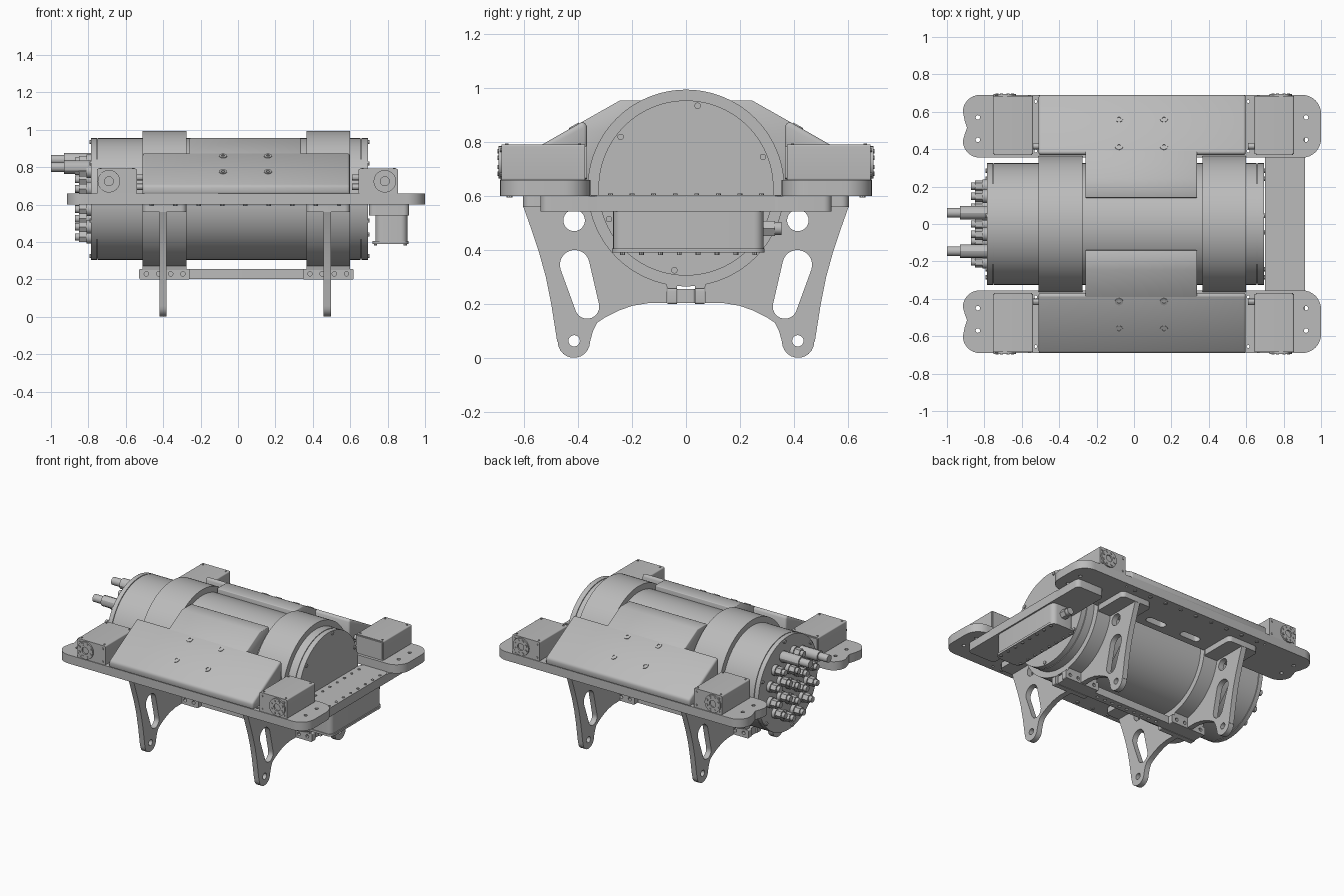
import bpy
from math import sin, cos, pi, radians, atan2, hypot, acos
from mathutils import Matrix, Vector

old = bpy.data.objects.get("Cube")
if old:
    bpy.data.objects.remove(old)

grey = bpy.data.materials.new("machine grey")
grey.use_nodes = True
grey.diffuse_color = (0.5, 0.5, 0.5, 1)
grey.node_tree.nodes["Principled BSDF"].inputs["Base Color"].default_value = (0.5, 0.5, 0.5, 1)

# Profile axes: extrusion axis -> world directions of profile u, profile v, depth
AXES = {"x": ((0, 1, 0), (0, 0, 1), (1, 0, 0)),
        "y": ((1, 0, 0), (0, 0, 1), (0, -1, 0)),
        "z": ((1, 0, 0), (0, 1, 0), (0, 0, 1))}
made = []


def circle(u, v, r, n=24, a0=0, a1=2 * pi):
    full = abs(a1 - a0 - 2 * pi) < 1e-6
    k = n if full else n - 1
    return [(u + r * cos(a0 + (a1 - a0) * i / k), v + r * sin(a0 + (a1 - a0) * i / k)) for i in range(n)]


def round_rect(u0, u1, v0, v1, r):
    pts = []
    for i, (u, v) in enumerate(((u1 - r, v1 - r), (u0 + r, v1 - r), (u0 + r, v0 + r), (u1 - r, v0 + r))):
        pts += circle(u, v, r, 7, i * pi / 2, (i + 1) * pi / 2)
    return pts


def capsule(u0, v0, r0, u1, v1, r1):
    a = atan2(v1 - v0, u1 - u0)
    t = acos((r0 - r1) / hypot(u1 - u0, v1 - v0))
    return circle(u0, v0, r0, 14, a + t, a + 2 * pi - t) + circle(u1, v1, r1, 14, a - t, a + t)


def prism(name, loops, lo, hi, axis="x", bevel=0):
    """Extrude a filled outline (later loops are holes) from lo to hi along an axis."""
    cu = bpy.data.curves.new(name, "CURVE")
    cu.dimensions, cu.fill_mode, cu.extrude = "2D", "BOTH", abs(hi - lo) / 2
    for loop in loops:
        sp = cu.splines.new("POLY")
        sp.points.add(len(loop) - 1)
        for p, (u, v) in zip(sp.points, loop):
            p.co = (u, v, 0, 1)
        sp.use_cyclic_u = True
    tmp = bpy.data.objects.new("tmp", cu)
    bpy.context.collection.objects.link(tmp)
    me = bpy.data.meshes.new_from_object(tmp.evaluated_get(bpy.context.evaluated_depsgraph_get()))
    bpy.data.objects.remove(tmp)
    bpy.data.curves.remove(cu)
    m = Matrix([Vector(c) for c in AXES[axis]]).transposed().to_4x4()
    m.translation = Vector([abs(c) for c in AXES[axis][2]]) * (lo + hi) / 2
    me.transform(m)
    me.materials.clear()
    me.materials.append(grey)
    ob = bpy.data.objects.new(name, me)
    bpy.context.collection.objects.link(ob)
    if bevel:
        w = ob.modifiers.new("weld", "WELD")
        w.merge_threshold = 0.0005
        b = ob.modifiers.new("bevel", "BEVEL")
        b.width, b.segments, b.angle_limit = bevel, 2, radians(35)
    made.append(ob)
    return ob


def rod(name, u, v, r, lo, hi, axis="x", n=16):
    return prism(name, [circle(u, v, r, n)], lo, hi, axis)


ZC = 0.63   # height of the vessel axis
R = 0.325   # vessel radius

# Pressure vessel with grooves next to its end caps
rod("vessel_core", 0, ZC, R - 0.006, -0.78, 0.69, n=96)
for name, lo, hi in (("left_cap", -0.785, -0.755), ("vessel_shell", -0.75, 0.655), ("right_cap", 0.66, 0.695)):
    rod(name, 0, ZC, R, lo, hi, n=96)
for i in range(6):
    a = radians(22 + 60 * i)
    for lo, hi in ((0.69, 0.702), (-0.795, -0.78)):
        rod("cap_bolt", 0.308 * cos(a), ZC + 0.308 * sin(a), 0.012, lo, hi, n=10)

# Connectors on the left end
for count, rad in ((1, 0), (6, 0.105), (12, 0.21)):
    for i in range(count):
        a = 2 * pi * (i + 0.5) / count
        y, z = rad * cos(a), ZC + rad * sin(a)
        rod("connector_collar", y, z, 0.036, -0.81, -0.78, n=20)
        rod("connector_nut", y, z, 0.031, -0.85, -0.81, n=6)
        rod("connector_tip", y, z, 0.02, -0.872, -0.85, n=14)
for y, z in ((0.06, 0.84), (-0.145, 0.8)):
    rod("long_plug_body", y, z, 0.036, -0.93, -0.78, n=12)
    rod("long_plug_tip", y, z, 0.026, -1.0, -0.93, n=16)

# Clamp rings, with ears, legs and flanges
arc = [(0.35 * sin(radians(t)), ZC - 0.35 * cos(radians(t))) for t in range(12, 79, 6)]
leg = [(0.605, 0.565), (0.575, 0.48), (0.545, 0.39), (0.52, 0.3), (0.5, 0.2), (0.478, 0.06)]
leg += circle(0.416, 0.06, 0.06, 12, 0, -pi)
leg += [(0.345, 0.1), (0.33, 0.13), (0.3, 0.15), (0.25, 0.175), (0.2, 0.193), (0.14, 0.203), (0.07, 0.203)]
leg += arc + [(0.345, 0.565)]
holes = [circle(0.415, 0.51, 0.04), capsule(0.413, 0.345, 0.055, 0.367, 0.19, 0.045), circle(0.415, 0.063, 0.021)]
for lo, hi, leg_x in ((-0.51, -0.275, -0.4), (0.365, 0.6, 0.477)):
    prism("clamp_ring", [circle(0, ZC, 0.365, 96), circle(0, ZC, 0.32, 96)], lo, hi)
    for s in (1, -1):
        prism("leg", [[(s * u, v) for u, v in loop] for loop in [leg] + holes], leg_x - 0.019, leg_x + 0.019)
        prism("leg_flange", [round_rect(lo, hi, min(s * 0.35, s * 0.605), max(s * 0.35, s * 0.605), 0.03)],
              0.56, 0.6, "z")
        bolts = [circle(lo + 0.02 + i * (hi - lo - 0.04) / 3, 0.23, 0.012, 12) for i in range(4)]
        prism("clamp_ear", [round_rect(lo - 0.018, hi + 0.018, 0.2, 0.257, 0.008)] + bolts,
              s * 0.033, s * 0.068, "y")
        prism("ear_web", [[(s * 0.033, 0.25), (s * 0.068, 0.25), (s * 0.075, 0.28), (s * 0.12, 0.3), (s * 0.033, 0.31)]],
              lo, hi)

# Rail under the vessel
prism("bottom_rail", [round_rect(-0.52, 0.6, -0.034, 0.034, 0.01)]
      + [circle(-0.18 + 0.06 * i, 0, 0.011, 10) for i in range(9)], 0.203, 0.255, "z")

# Profiles of the shoulder covers
wide = [(0.69, 0.655), (0.69, 0.702), (0.38, 0.879), (0.368, 0.86), (0.368, 0.655)]
narrow = [(0.45, 0.655), (0.45, 0.839), (0.245, 0.955), (0.14, 0.955), (0.14, 0.85), (0.3, 0.66)]
slope = Vector((0, 0.31, -0.177)).normalized()
normal = Vector((0, 0.177, 0.31)).normalized()

for s in (1, -1):
    # Side deck with a scalloped left end and a rounded right end
    deck = circle(0.9, 0.59, 0.1, 9, pi / 2, 0) + circle(0.9, 0.455, 0.1, 9, 0, -pi / 2)
    deck += circle(-0.825, 0.445, 0.09, 9, -pi / 2, -pi) + [(-0.905, 0.48), (-0.893, 0.515), (-0.905, 0.55)]
    deck += circle(-0.825, 0.6, 0.09, 9, -pi, -3 * pi / 2)
    cuts = [circle(x, y, 0.012, 12) for x in (-0.835, 0.92) for y in (0.45, 0.57)]
    cuts += [circle(x, y, 0.008, 10) for x in (-0.525, 0.61) for y in (0.39, 0.655)]
    cuts += [capsule(x - 0.05, 0.43, 0.026, x + 0.05, 0.43, 0.0259) for x in (-0.1, 0.18)]
    prism("side_deck", [[(x, s * y) for x, y in loop] for loop in [deck] + cuts], 0.6, 0.66, "z")
    for i in range(9):
        rod("deck_bolt", -0.46 + 0.125 * i, s * 0.655, 0.012, 0.594, 0.602, "z", 10)

    # Sloped shoulder cover
    prism("shoulder_cover", [[(s * u, v) for u, v in wide]], -0.51, 0.597, bevel=0.012)
    prism("shoulder_cover_top", [[(s * u, v) for u, v in narrow]], -0.26, 0.337, bevel=0.005)
    for x in (-0.08, 0.16):
        for d in (0.04, 0.21):
            ob = prism("cover_screw", [circle(0, 0, 0.021), circle(0, 0, 0.01, 6)], -0.003, 0.004, "z")
            p = Vector((x, 0.38, 0.879)) + slope * d
            n = Vector((0, s * normal.y, normal.z))
            ob.matrix_world = Matrix.Translation((p.x, s * p.y, p.z)) @ n.to_track_quat("Z", "Y").to_matrix().to_4x4()

    # Corner drive units
    for side, lo, hi, cx in ((-1, -0.755, -0.54, -0.69), (1, 0.645, 0.855, 0.785)):
        prism("drive_housing", [round_rect(lo, hi, 0.658, 0.792, 0.008)], s * 0.375, s * 0.685, "y")
        prism("drive_end_plate", [round_rect(lo + 0.006, hi - 0.006, 0.664, 0.786, 0.008)], s * 0.368, s * 0.38, "y")
        prism("drive_cap", [circle(cx, 0.725, 0.06, 32), circle(cx, 0.725, 0.024)], s * 0.68, s * 0.695, "y")
        for i in range(8):
            a = pi * (i + 0.5) / 4
            rod("drive_cap_bolt", cx + 0.045 * cos(a), 0.725 + 0.045 * sin(a), 0.008, s * 0.69, s * 0.699, "y", 8)
        for x in (lo + 0.02, hi - 0.02):
            for z in (0.68, 0.77):
                rod("drive_corner_bolt", x, z, 0.007, s * 0.68, s * 0.69, "y", 8)
            for y in (0.395, 0.665):
                rod("drive_top_bolt", x, s * y, 0.006, 0.785, 0.796, "z", 8)
        inner = lo if side > 0 else hi
        for z in (0.695, 0.745):
            rod("drive_fitting", s * 0.415, z, 0.017, min(inner, inner - side * 0.035),
                max(inner, inner - side * 0.035), n=12)

    # Bracket joining the box plate to the deck
    prism("box_bracket", [round_rect(0.7, 0.915, min(s * 0.3, s * 0.54), max(s * 0.3, s * 0.54), 0.03)],
          0.543, 0.6, "z")

# Junction box on the right end
prism("box_plate", [[(0.7, -0.33), (0.72, -0.352), (0.9, -0.352), (0.915, -0.33),
                     (0.915, 0.33), (0.9, 0.352), (0.72, 0.352), (0.7, 0.33)]], 0.543, 0.604, "z")
prism("junction_box", [round_rect(0.735, 0.905, -0.27, 0.287, 0.035)], 0.395, 0.55, "z")
prism("box_lid", [round_rect(0.718, 0.912, -0.275, 0.292, 0.04)], 0.39, 0.405, "z")
for i in range(8):
    for x in (0.735, 0.895):
        rod("lid_bolt", x, -0.235 + 0.07 * i, 0.009, 0.382, 0.392, "z", 8)
        rod("plate_bolt", x, -0.28 + 0.08 * i, 0.009, 0.6, 0.609, "z", 8)
rod("box_gland", 0.82, 0.48, 0.032, 0.28, 0.33, "y", 6)
rod("box_gland_tip", 0.82, 0.48, 0.024, 0.33, 0.355, "y")

# Smooth round surfaces, keep hard edges
bpy.ops.object.select_all(action="DESELECT")
for ob in made:
    ob.select_set(True)
bpy.context.view_layer.objects.active = made[0]
bpy.ops.object.shade_smooth_by_angle(angle=radians(30))
